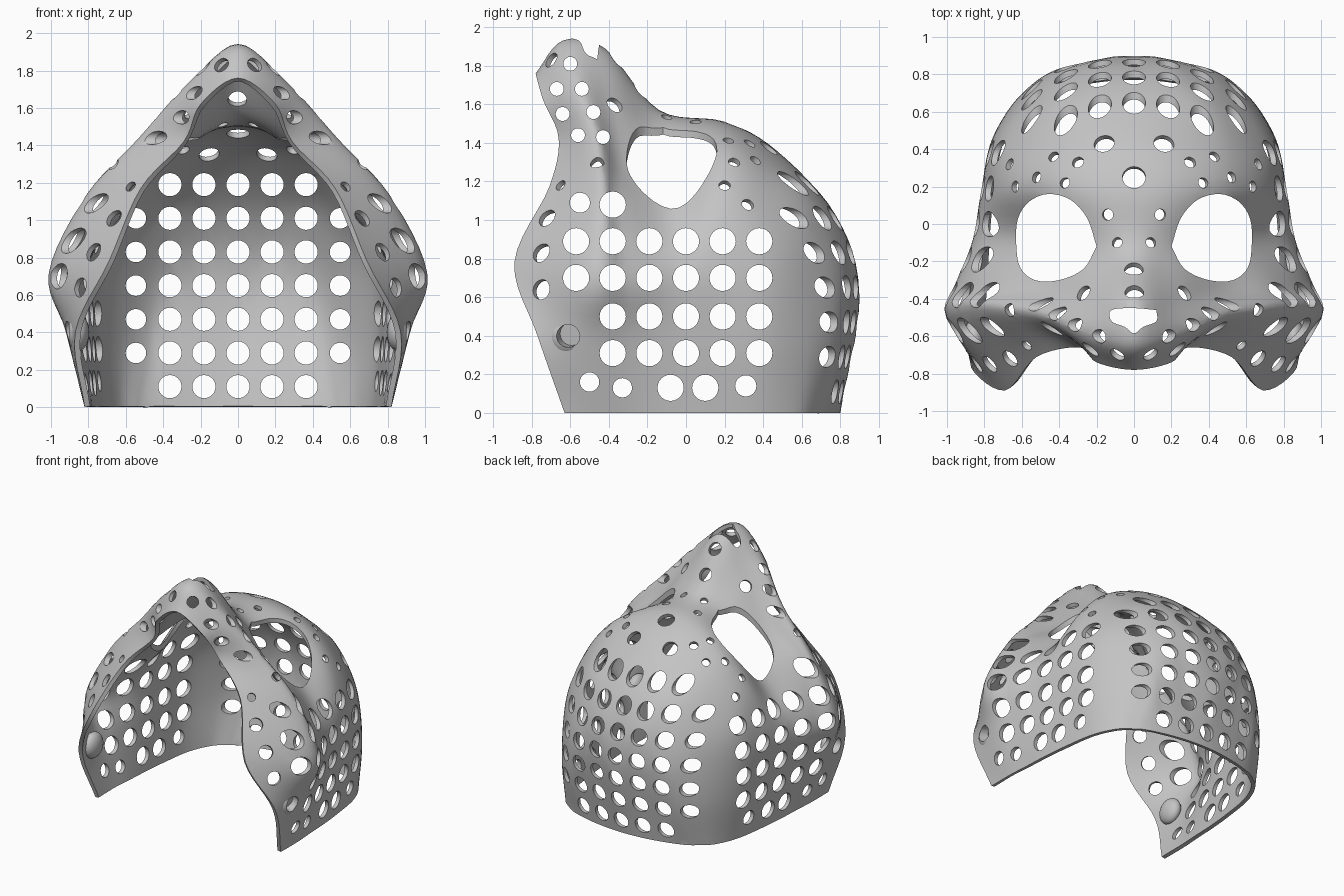
import bpy, bmesh, math
from mathutils import Vector
from mathutils.bvhtree import BVHTree

if "Cube" in bpy.data.objects:
    bpy.data.objects.remove(bpy.data.objects["Cube"])

grey = bpy.data.materials.new("light grey plastic")
grey.use_nodes = True
colour = (0.55, 0.55, 0.55, 1)
grey.diffuse_color = colour
grey.node_tree.nodes["Principled BSDF"].inputs["Base Color"].default_value = colour


def make_object(name, bm):
    mesh = bpy.data.meshes.new(name)
    bm.to_mesh(mesh)
    bm.free()
    mesh.materials.append(grey)
    obj = bpy.data.objects.new(name, mesh)
    bpy.context.collection.objects.link(obj)
    return obj


def apply_modifier(obj, kind, **settings):
    mod = obj.modifiers.new(kind.title(), kind)
    for key, value in settings.items():
        setattr(mod, key, value)
    bpy.ops.object.select_all(action="DESELECT")
    obj.select_set(True)
    bpy.context.view_layer.objects.active = obj
    bpy.ops.object.modifier_apply(modifier=mod.name)


def cut(obj, cutter):
    apply_modifier(obj, "BOOLEAN", object=cutter, operation="DIFFERENCE", solver="MANIFOLD")


def spline(points, steps):
    """Smooth curve through all the points."""
    pts = [2 * points[0] - points[1]] + points + [2 * points[-1] - points[-2]]
    out = []
    for a, b, c, d in zip(pts, pts[1:], pts[2:], pts[3:]):
        for k in range(steps):
            t = k / steps
            out.append(b + (c - a) * t / 2 + (2 * a - 5 * b + 4 * c - d) * t * t / 2
                       + (3 * b - a - 3 * c + d) * t ** 3 / 2)
    return out + [points[-1]]


# Half sections, each running from the left base edge up to the centre line
rim = [(.82, -.63, 0), (.87, -.77, .4), (.69, -.89, .78), (.52, -.71, 1.17),
       (.29, -.66, 1.42), (.2, -.74, 1.62), (0, -.78, 1.76)]
cheeks = [(.82, -.42, 0), (.92, -.5, .4), (1, -.5, .72), (.8, -.46, 1.14),
          (.53, -.48, 1.44), (.26, -.58, 1.74), (0, -.64, 1.93)]
under_eyes = [(.81, -.25, 0), (.88, -.28, .4), (.94, -.3, .72), (.75, -.34, 1.1),
              (.48, -.33, 1.32), (.22, -.38, 1.66), (0, -.42, 1.89)]
eyes = [(.8, -.05, 0), (.84, -.08, .4), (.85, -.08, .75), (.68, -.08, 1),
        (.42, -.08, 1.28), (.19, -.14, 1.49), (0, -.14, 1.57)]
brow = [(.78, .15, 0), (.81, .15, .4), (.81, .17, .75), (.7, .18, 1.08),
        (.5, .2, 1.33), (.25, .2, 1.47), (0, .2, 1.51)]
forehead = [(.74, .4, 0), (.77, .42, .38), (.75, .43, .75), (.66, .42, 1),
            (.47, .45, 1.21), (.23, .46, 1.33), (0, .47, 1.36)]
crown = [(.66, .58, 0), (.65, .64, .35), (.62, .64, .68), (.53, .66, .88),
         (.38, .69, 1.03), (.2, .76, 1.03), (0, .78, 1.02)]
back = [(.56, .67, 0), (.5, .77, .3), (.45, .81, .5), (.37, .84, .6),
        (.28, .86, .65), (.15, .89, .65), (0, .9, .6)]
base = [(x, .8 - .36 * x * x, 0) for x in (.5, .42, .35, .28, .2, .1, 0)]

# Shell surface lofted through the mirrored sections
STEPS = 6
rows = []
for half in (rim, cheeks, under_eyes, eyes, brow, forehead, crown, back, base):
    left = [Vector(p) for p in half]
    right = [Vector((-p.x, p.y, p.z)) for p in reversed(left[:-1])]
    rows.append(spline(left + right, STEPS))
columns = [spline(list(col), STEPS) for col in zip(*rows)]
bm = bmesh.new()
grid = [[bm.verts.new((p.x, p.y, max(p.z, 0))) for p in col] for col in columns]
for one, two in zip(grid, grid[1:]):
    for k in range(len(one) - 1):
        bm.faces.new((one[k], one[k + 1], two[k + 1], two[k]))
bm.normal_update()
surface = BVHTree.FromBMesh(bm)
shell = make_object("mask_shell", bm)
apply_modifier(shell, "SOLIDIFY", thickness=.03, offset=-1)

# Large openings: both eyes and the nose tip
eye_outline = [(.2, -.12), (.25, .03), (.34, .13), (.46, .16), (.56, .12), (.62, .03),
               (.63, -.1), (.61, -.23), (.53, -.3), (.4, -.3), (.27, -.24)]
nose_outline = [(.12, -.46), (.12, -.52), (.05, -.55), (0, -.585),
                (-.05, -.55), (-.12, -.52), (-.12, -.46), (0, -.45)]


def add_prism(bm, outline, low, high):
    loop = [Vector((x, y, 0)) for x, y in outline]
    loop = spline(loop + loop[:1], 4)[:-1]
    bottom = [bm.verts.new((p.x, p.y, low)) for p in loop]
    top = [bm.verts.new((p.x, p.y, high)) for p in loop]
    bm.faces.new(bottom)
    bm.faces.new(top)
    for k in range(len(loop)):
        bm.faces.new((bottom[k - 1], bottom[k], top[k], top[k - 1]))


bm = bmesh.new()
add_prism(bm, eye_outline, .75, 1.8)
add_prism(bm, [(-x, y) for x, y in eye_outline], .75, 1.8)
add_prism(bm, nose_outline, 1.78, 2.2)
bmesh.ops.recalc_face_normals(bm, faces=bm.faces)
openings = make_object("opening_cutter", bm)

# Round vent holes, placed by casting rays onto the shell
vents = bmesh.new()
placed = []


def punch(a, b, radius, axis, along_normal=False):
    for sign in (1, -1):
        if axis == "x":
            origin, ray = Vector((3 * sign, a, b)), Vector((-sign, 0, 0))
        elif axis == "y":
            origin, ray = Vector((a * sign, 3, b)), Vector((0, -1, 0))
        else:
            origin, ray = Vector((a * sign, b, 3)), Vector((0, 0, -1))
        hit, normal, _, _ = surface.ray_cast(origin, ray)
        # Keep clear of holes that are already there
        if hit is None or any((hit - p).length < radius + r for p, r in placed):
            continue
        placed.append((hit, radius))
        direction = normal if along_normal else ray
        # Slanted holes need a longer cutter
        cosine = max(abs(normal.dot(direction)), .4)
        depth = .12 + 2.2 * radius * math.sqrt(1 - min(cosine, 1) ** 2) / cosine
        turn = direction.to_track_quat("Z", "Y")
        made = bmesh.ops.create_cone(vents, cap_ends=True, segments=24, radius1=radius,
                                     radius2=radius, depth=depth)
        for v in made["verts"]:
            v.co = turn @ v.co + hit


# Side grid
for z in (.31, .5, .7, .89):
    for i in range(-2, 3):
        punch(.19 * i, z, .068, "x")
for y, z, r in [(-.08, .13, .068), (.1, .13, .068), (.31, .14, .055), (-.33, .13, .05),
                (-.5, .16, .05), (-.55, 1.09, .052), (-.38, 1.08, .068),
                (-.57, .89, .068), (-.57, .7, .068)]:
    punch(y, z, r, "x")

# Back grid
for row in range(7):
    for col in range(4):
        if col < 3 or 0 < row < 6:
            punch(.182 * col, .11 + .18 * row, .062 if col < 3 else .055, "y")

# Cheek and brow vents
for y, z, r in [(-.72, 1.01, .05), (-.75, .83, .052), (-.75, .64, .052), (-.61, .4, .06),
                (-.46, 1.3, .035), (-.65, 1.18, .03), (.2, 1.18, .03), (.32, 1.08, .032),
                (.36, 1.31, .03), (.25, 1.3, .03)]:
    punch(y, z, r, "x", True)

# Nose side vents
for y, z in [(-.6, 1.81), (-.67, 1.68), (-.54, 1.68), (-.64, 1.55), (-.48, 1.56),
             (-.56, 1.44), (-.43, 1.43)]:
    punch(y, z, .036, "x")

# Vents facing up on the forehead, nose bridge and nose
for x, y, r in [(0, .25, .062), (.16, .43, .055), (.3, .33, .032), (.37, .22, .028),
                (.14, .05, .03), (.09, -.1, .028), (0, -.24, .05),
                (0, -.36, .05), (.27, -.37, .045), (.09, -.7, .042)]:
    punch(x, y, r, "z", True)
vent_cutter = make_object("vent_cutter", vents)

# Inner strap bosses, one at each jaw
bosses = bmesh.new()
for sign in (1, -1):
    made = bmesh.ops.create_uvsphere(bosses, u_segments=24, v_segments=12, radius=.1)
    for v in made["verts"]:
        v.co = Vector((sign * (.855 + .6 * v.co.x), v.co.y - .61, v.co.z + .4))
bmesh.ops.recalc_face_normals(bosses, faces=bosses.faces)
strap_bosses = make_object("strap_bosses", bosses)

cut(shell, openings)
for part in (shell, strap_bosses):
    cut(part, vent_cutter)
    bpy.ops.object.shade_smooth_by_angle(angle=math.radians(35))
for cutter in (openings, vent_cutter):
    bpy.data.objects.remove(cutter)
